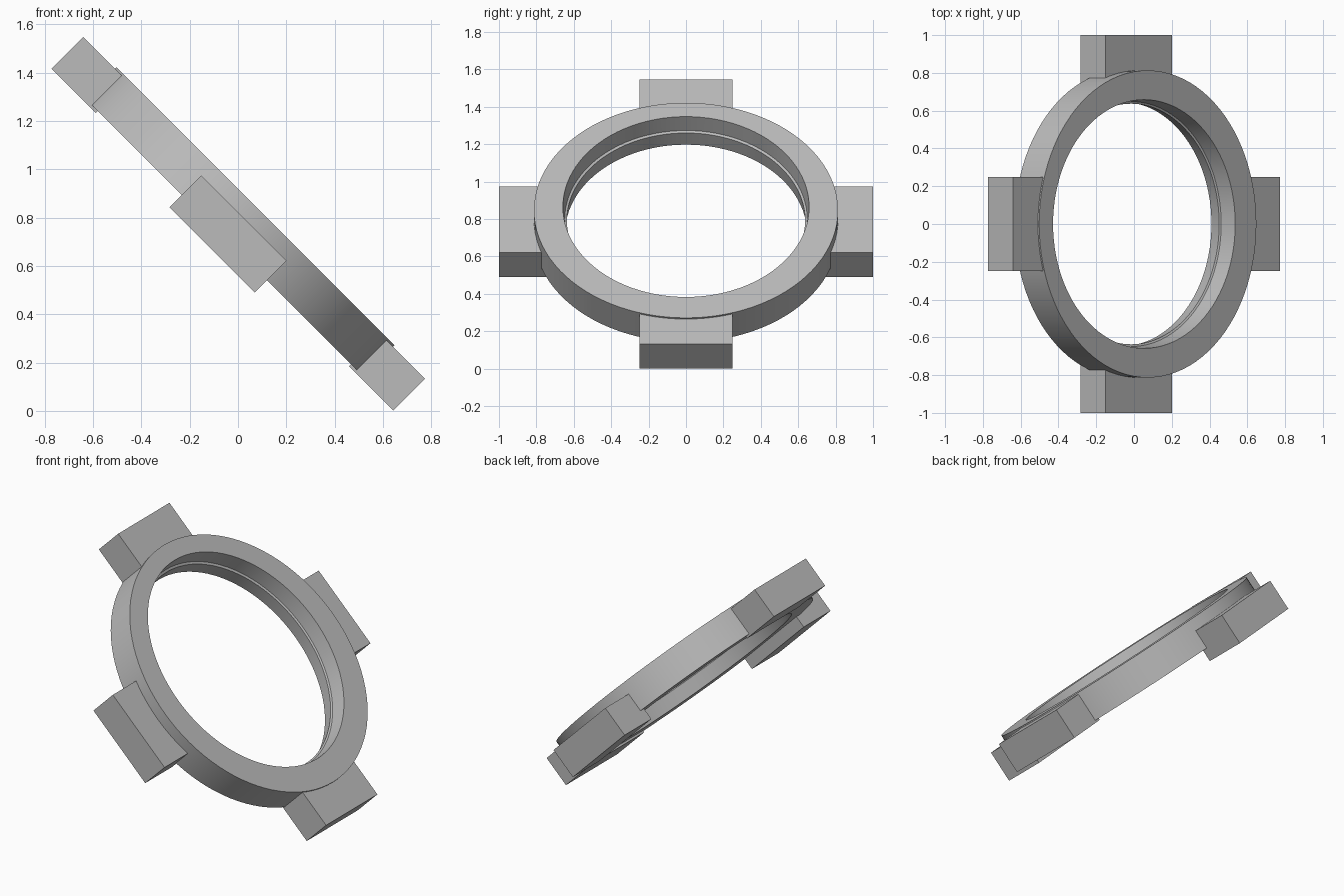
import bpy
import bmesh
from math import cos, sin, pi
from mathutils import Matrix, Vector

if "Cube" in bpy.data.objects:
    bpy.data.objects.remove(bpy.data.objects["Cube"], do_unlink=True)

grey = bpy.data.materials.new("plain grey")
grey.use_nodes = True
colour = (0.5, 0.5, 0.5, 1)
grey.diffuse_color = colour
grey.node_tree.nodes["Principled BSDF"].inputs["Base Color"].default_value = colour

# The whole part is laid flat in a local frame, then tipped 45 degrees about y
TILT = Matrix.Rotation(pi / 4, 4, "Y") @ Matrix.Translation((-0.547, 0, 0))
SEGMENTS = 96


def finish(bm, name):
    bmesh.ops.recalc_face_normals(bm, faces=bm.faces)
    mesh = bpy.data.meshes.new(name)
    bm.to_mesh(mesh)
    bm.free()
    mesh.transform(TILT)
    mesh.materials.append(grey)
    obj = bpy.data.objects.new(name, mesh)
    bpy.context.collection.objects.link(obj)
    return obj


def add_loop(bm, height, radius, offset=0, squash=1):
    angles = [2 * pi * i / SEGMENTS for i in range(SEGMENTS)]
    return [bm.verts.new((offset + radius * cos(a), squash * radius * sin(a), height))
            for a in angles]


# Ring: round outside, slightly off-centre oval bore with a small inner ledge
bm = bmesh.new()
loops = [add_loop(bm, 0.467, 0.813), add_loop(bm, 0.65, 0.813)]
bore = [(0.65, 0.682, -0.027), (0.555, 0.672, -0.027),
        (0.55, 0.66, -0.025), (0.467, 0.67, -0.01)]
loops += [add_loop(bm, h, r, off, 0.965) for h, r, off in bore]
for k, lower in enumerate(loops):
    upper = loops[(k + 1) % len(loops)]
    for i in range(SEGMENTS):
        j = (i + 1) % SEGMENTS
        bm.faces.new((lower[i], lower[j], upper[j], upper[i]))
ring = finish(bm, "ring")
bpy.context.view_layer.objects.active = ring
ring.select_set(True)
bpy.ops.object.shade_smooth_by_angle(angle=pi / 6)


# Four mounting blocks around the ring; the side pair sits lower
def add_block(name, turn, bottom):
    bm = bmesh.new()
    bmesh.ops.create_cube(bm, size=1)
    bmesh.ops.scale(bm, vec=(0.26, 0.498, 0.186), verts=bm.verts)
    bmesh.ops.translate(bm, vec=Vector((0.87, 0, bottom + 0.093)), verts=bm.verts)
    bmesh.ops.rotate(bm, matrix=Matrix.Rotation(turn, 3, "Z"), verts=bm.verts)
    finish(bm, name)


add_block("lower_block", 0, 0.455)
add_block("upper_block", pi, 0.455)
add_block("back_block", pi / 2, 0.396)
add_block("front_block", -pi / 2, 0.396)
